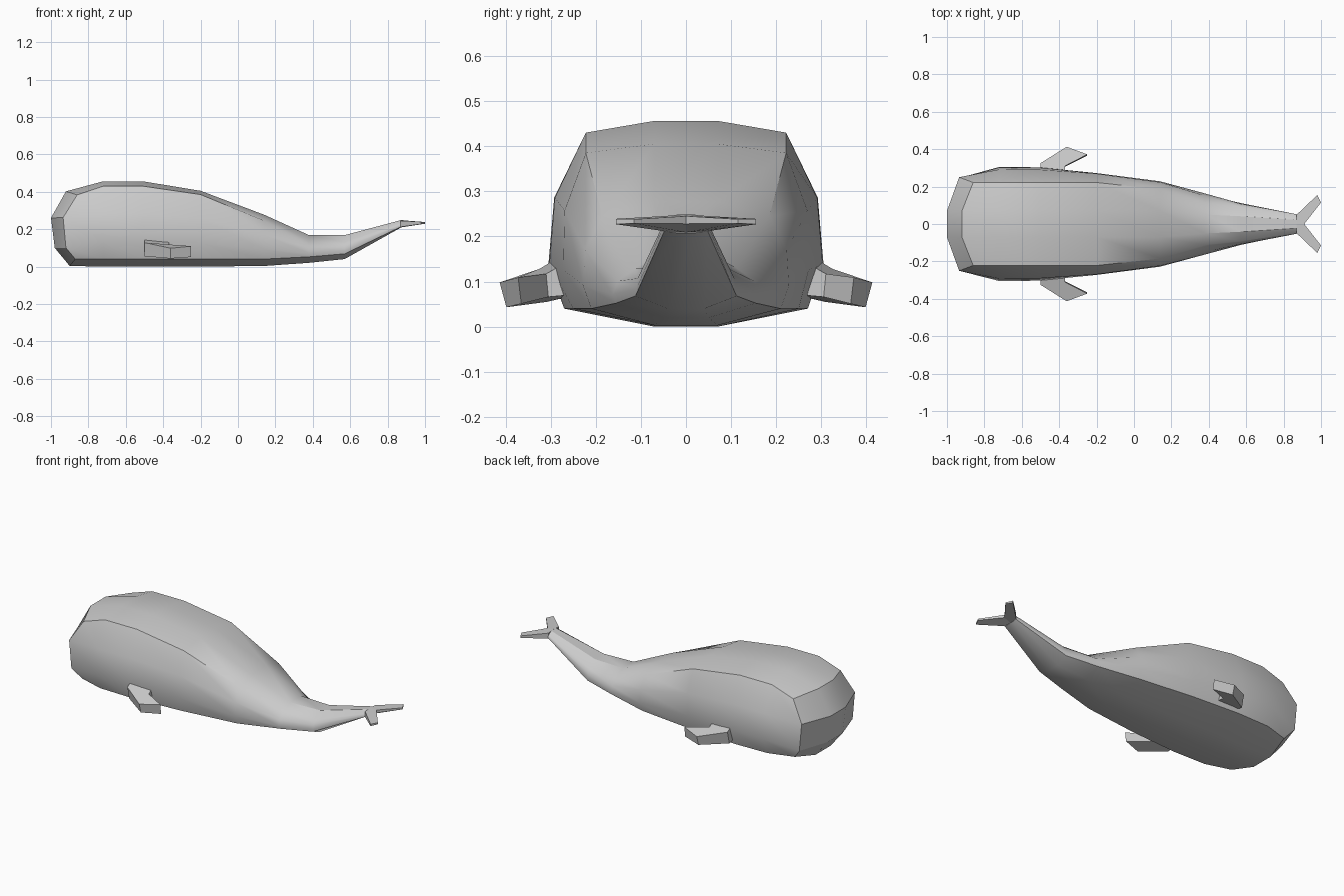
import bpy, bmesh


def finish(name, bm, angle=None):
    bmesh.ops.recalc_face_normals(bm, faces=bm.faces)
    mesh = bpy.data.meshes.new(name)
    bm.to_mesh(mesh)
    bm.free()
    obj = bpy.data.objects.new(name, mesh)
    bpy.context.collection.objects.link(obj)
    if angle:
        bpy.ops.object.select_all(action='DESELECT')
        obj.select_set(True)
        bpy.context.view_layer.objects.active = obj
        bpy.ops.object.shade_smooth_by_angle(angle=angle)
    return obj


def slab(name, top, bottom, side):
    # Solid between a top outline and a bottom outline, flipped by side
    bm = bmesh.new()
    a = [bm.verts.new((x, y * side, z)) for x, y, z in top]
    b = [bm.verts.new((x, y * side, z)) for x, y, z in bottom]
    bm.faces.new(a)
    bm.faces.new(b[::-1])
    n = len(a)
    for i in range(n):
        j = (i + 1) % n
        bm.faces.new((a[j], a[i], b[i], b[j]))
    return finish(name, bm)


# Half outline of the blunt head rim, belly to back
rim = [(-0.90, 0.07, 0.003), (-0.87, 0.22, 0.04), (-0.92, 0.25, 0.10),
       (-0.935, 0.25, 0.262), (-0.86, 0.222, 0.383), (-0.92, 0.07, 0.402)]

# Body stations: x, belly z, lower edge y/z, widest y, shoulder y/z, back z
stations = [
    (-0.72, 0.000, 0.265, 0.04, 0.305, 0.222, 0.430, 0.456),
    (-0.51, 0.000, 0.270, 0.04, 0.303, 0.222, 0.430, 0.456),
    (-0.20, 0.000, 0.250, 0.04, 0.272, 0.222, 0.385, 0.405),
    (0.14, 0.003, 0.210, 0.04, 0.228, 0.185, 0.245, 0.277),
    (0.38, 0.020, 0.155, 0.052, 0.163, 0.112, 0.130, 0.168),
    (0.57, 0.040, 0.112, 0.068, 0.110, 0.092, 0.130, 0.168),
    (0.87, 0.208, 0.048, 0.212, 0.052, 0.048, 0.232, 0.248)]


def section(x, belly, ey, ez, wide, sy, sz, back):
    mid = min(0.07, sy * 0.45)
    h = sz - ez
    return [(x, mid, belly), (x, ey, ez), (x, wide, ez + h * 0.25),
            (x, wide * 0.7 + sy * 0.3 + 0.012 * min(1, h / 0.3), ez + h * 0.63),
            (x, sy, sz), (x, mid, back)]


# Lofted body
bm = bmesh.new()
rings = []
for half in [rim] + [section(*s) for s in stations]:
    pts = half + [(x, -y, z) for x, y, z in reversed(half)]
    rings.append([bm.verts.new(p) for p in pts])
for a, b in zip(rings, rings[1:]):
    for i in range(12):
        j = (i + 1) % 12
        bm.faces.new((a[i], a[j], b[j], b[i]))
bm.faces.new(rings[-1])

# Bulging face grid closing the head
r = rings[0]
low = [bm.verts.new((-0.98, y, 0.10)) for y in (0.07, -0.07)]
high = [bm.verts.new((-1.0, y, 0.26)) for y in (0.07, -0.07)]
rows = [[r[1], r[0], r[11], r[10]], [r[2], *low, r[9]],
        [r[3], *high, r[8]], [r[4], r[5], r[6], r[7]]]
for a, b in zip(rows, rows[1:]):
    for i in range(3):
        bm.faces.new((a[i], a[i + 1], b[i + 1], b[i]))
finish("body", bm, 0.52)

for side, label in ((1, "left"), (-1, "right")):
    # Side flippers
    slab("flipper_" + label,
         [(-0.50, 0.285, 0.152), (-0.50, 0.325, 0.128), (-0.36, 0.413, 0.098),
          (-0.25, 0.372, 0.109), (-0.37, 0.310, 0.117), (-0.37, 0.270, 0.140)],
         [(-0.50, 0.265, 0.065), (-0.50, 0.308, 0.055), (-0.36, 0.398, 0.043),
          (-0.25, 0.365, 0.051), (-0.37, 0.305, 0.066), (-0.37, 0.260, 0.070)], side)
    # Tail flukes
    slab("fluke_" + label,
         [(0.87, 0.0, 0.249), (0.87, 0.05, 0.245), (0.98, 0.155, 0.239),
          (1.0, 0.115, 0.238), (0.91, 0.0, 0.245)],
         [(0.87, 0.0, 0.209), (0.87, 0.05, 0.212), (0.98, 0.155, 0.227),
          (1.0, 0.115, 0.229), (0.91, 0.0, 0.228)], side)
